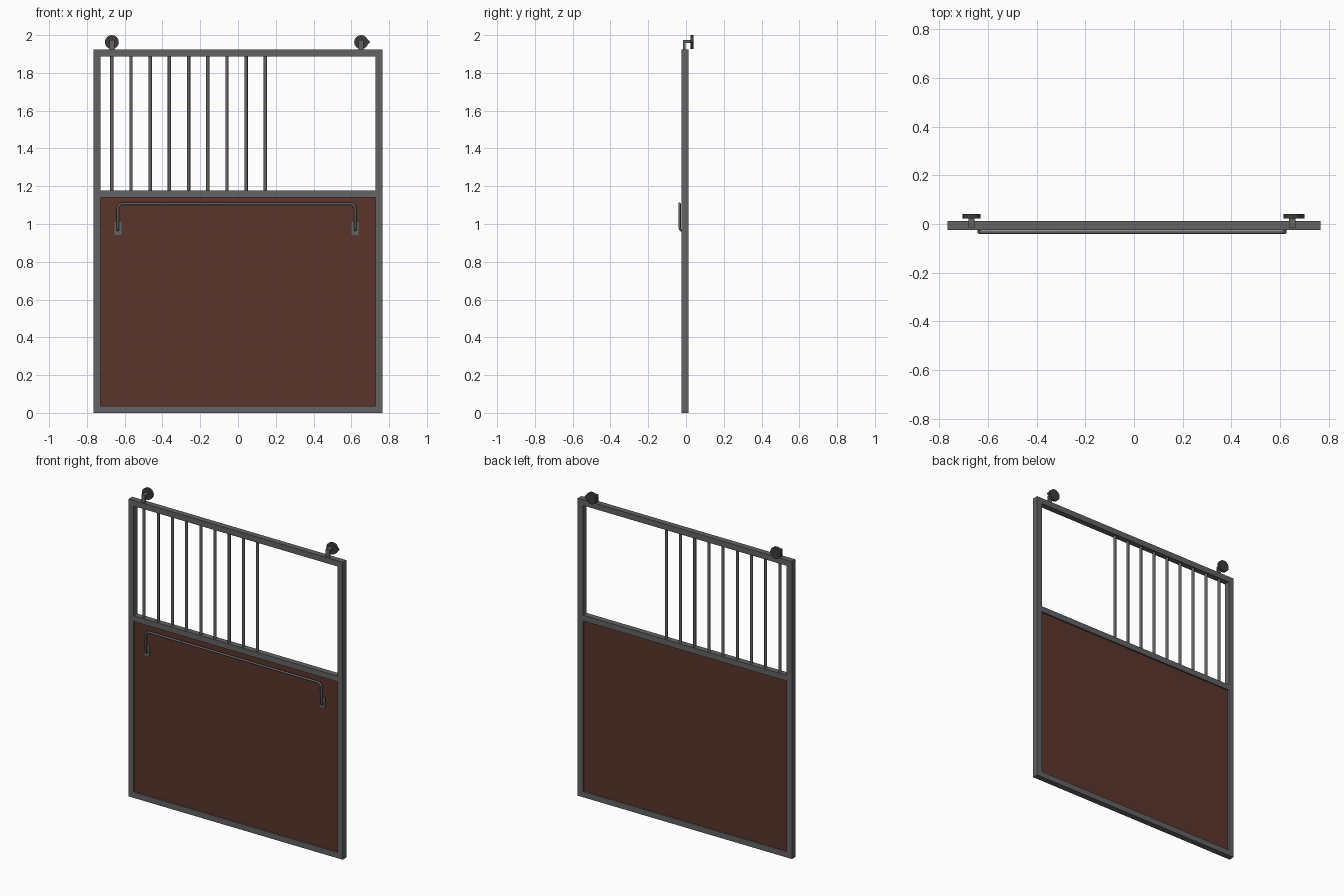
import bpy, bmesh, math
from mathutils import Vector

if "Cube" in bpy.data.objects:
    bpy.data.objects.remove(bpy.data.objects["Cube"])


def material(name, rgb):
    m = bpy.data.materials.new(name)
    m.diffuse_color = (*rgb, 1)
    m.use_nodes = True
    m.node_tree.nodes["Principled BSDF"].inputs["Base Color"].default_value = m.diffuse_color
    return m


STEEL = material("grey steel", (0.125, 0.125, 0.13))
BROWN = material("brown board", (0.105, 0.036, 0.025))
DARK = material("dark rubber", (0.045, 0.045, 0.047))
YC = -0.006   # middle plane of the door
T = 0.037     # frame tube width


def finish(bm, name, mat):
    me = bpy.data.meshes.new(name)
    bmesh.ops.recalc_face_normals(bm, faces=bm.faces)
    bm.to_mesh(me)
    bm.free()
    me.materials.append(mat)
    ob = bpy.data.objects.new(name, me)
    bpy.context.collection.objects.link(ob)
    return ob


def box(name, x, y, z, mat):
    bm = bmesh.new()
    bmesh.ops.create_cube(bm, size=1)
    for v in bm.verts:
        v.co = Vector([(r[0] + r[1]) / 2 + c * (r[1] - r[0]) for r, c in zip((x, y, z), v.co)])
    return finish(bm, name, mat)


def tube(name, pts, r, mat, sides=10):
    # sweep a round section along a path, mitred at each point
    bm = bmesh.new()
    pts = [Vector(p) for p in pts]
    rings, n = [], None
    for i, p in enumerate(pts):
        t = (pts[min(i + 1, len(pts) - 1)] - pts[max(i - 1, 0)]).normalized()
        if n is None:
            n = t.orthogonal().normalized()
        n = (n - t * n.dot(t)).normalized()
        b = t.cross(n)
        rings.append([bm.verts.new(p + r * (n * math.cos(a) + b * math.sin(a)))
                      for a in [2 * math.pi * k / sides for k in range(sides)]])
    for a, b in zip(rings, rings[1:]):
        for k in range(sides):
            j = (k + 1) % sides
            bm.faces.new((a[k], a[j], b[j], b[k]))
    bm.faces.new(rings[0])
    bm.faces.new(rings[-1])
    for f in bm.faces:
        f.smooth = len(f.verts) == 4
    return finish(bm, name, mat)


# square tube frame
W, H = 0.766, 1.924
depth = (YC - T / 2, YC + T / 2)
for side, x in (("left", (-W, -W + T)), ("right", (W - T, W))):
    box(side + "_stile", x, depth, (0, H), STEEL)
for name, z in (("bottom_rail", 0), ("middle_rail", 1.141), ("top_rail", H - T)):
    box(name, (-W + T, W - T), depth, (z, z + T), STEEL)

# lower board
box("board", (-W + T, W - T), (YC - 0.009, YC + 0.009), (T, 1.141), BROWN)

# upright bars over the left part of the opening
for i in range(9):
    x = -0.668 + i * 0.1016
    tube(f"bar_{i + 1}", [(x, YC, 1.17), (x, YC, 1.895)], 0.009, STEEL)

# long handle with rounded corners, ends turned into the board
XL, XR, YH, ZT, R = -0.636, 0.62, -0.034, 1.107, 0.025
path = [(XL, YC, 0.968), (XL, YH + 0.006, 0.968), (XL, YH, 0.976)]
for cx, a0 in ((XL + R, 180), (XR - R, 90)):
    for k in range(6):
        a = math.radians(a0 - 18 * k)
        path.append((cx + R * math.cos(a), YH, ZT - R + R * math.sin(a)))
path += [(XR, YH, 0.976), (XR, YH + 0.006, 0.968), (XR, YC, 0.968)]
tube("handle", path, 0.0068, STEEL)
for side, x in (("left", XL), ("right", XR)):
    box(side + "_handle_plate", (x - 0.018, x + 0.018), (YC - 0.014, YC - 0.008), (0.942, 1.01), STEEL)

# hanging rollers: upright tab, axle and wheel behind the door line
for side, x, bx in (("left", -0.668, -0.668), ("right", 0.652, 0.651)):
    box(side + "_roller_tab", (bx - 0.013, bx + 0.013), (-0.015, -0.003), (H, 1.973), STEEL)
    box(side + "_roller_axle", (bx - 0.013, bx + 0.013), (-0.003, 0.024), (1.957, 1.973), STEEL)
    wheel = tube(side + "_roller_wheel", [(x, 0.023, 1.963), (x, 0.041, 1.963)], 0.037, DARK, 16)
    for f in wheel.data.polygons:
        f.use_smooth = False
    if side == "right":   # pointed edge on this wheel
        for v in wheel.data.vertices:
            if v.co.x > x + 0.0365:
                v.co.x = 0.70
